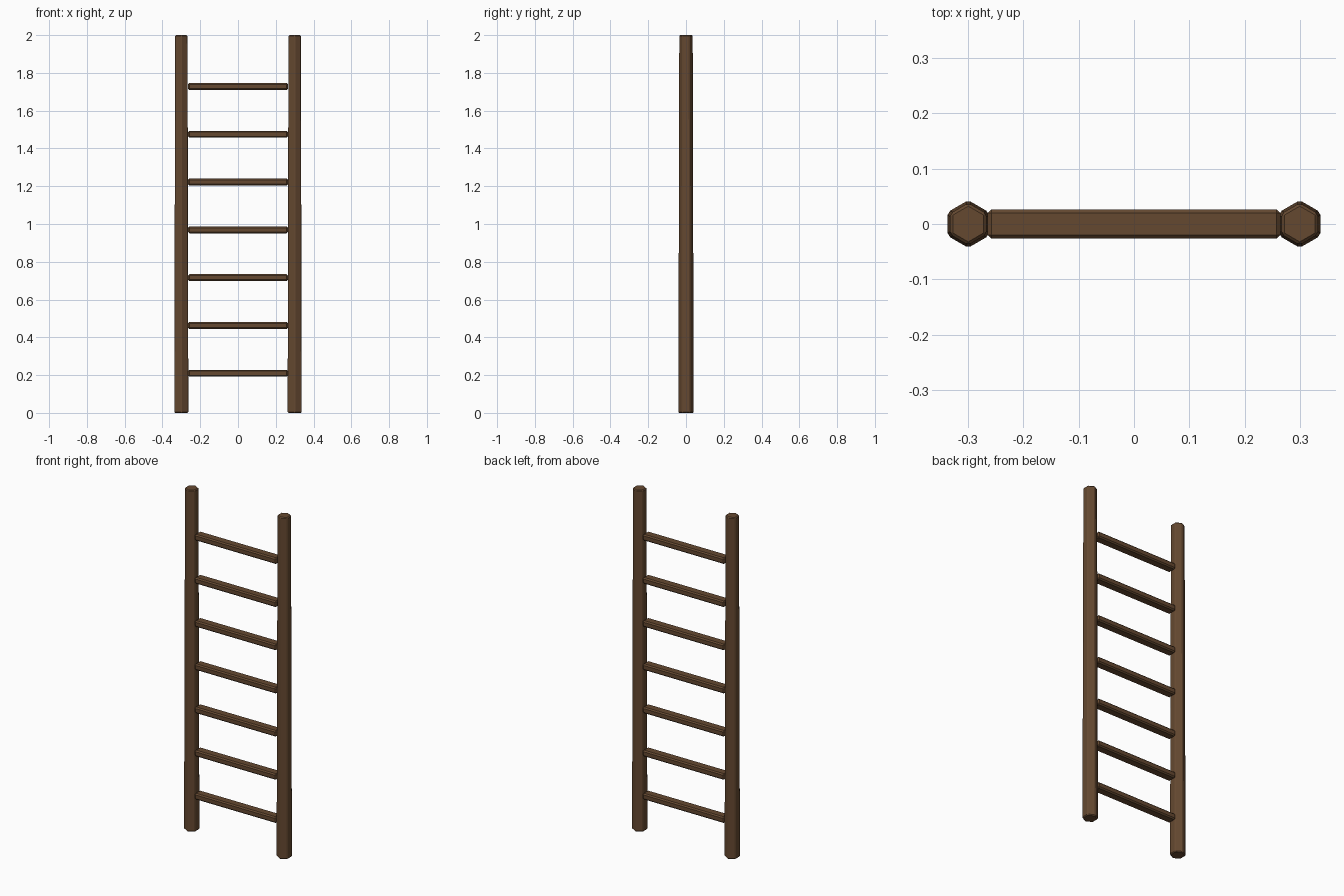
import bpy
from math import radians

if "Cube" in bpy.data.objects:
    bpy.data.objects.remove(bpy.data.objects["Cube"])

wood = bpy.data.materials.new("brown_wood")
wood.diffuse_color = (0.13, 0.066, 0.03, 1)
wood.use_nodes = True
wood.node_tree.nodes["Principled BSDF"].inputs["Base Color"].default_value = wood.diffuse_color


def finish(name, bevel):
    ob = bpy.context.object
    ob.name = name
    ob.data.materials.append(wood)
    mod = ob.modifiers.new("worn_edges", 'BEVEL')
    mod.width = bevel
    mod.segments = 1
    mod.limit_method = 'ANGLE'
    mod.angle_limit = radians(30)
    return ob


# Side rails: slightly tapered hexagonal poles, corners pointing to front and back
for side, x in (("left", -0.3), ("right", 0.3)):
    bpy.ops.mesh.primitive_cone_add(vertices=6, radius1=0.043, radius2=0.038,
                                    depth=2, location=(x, 0, 1))
    finish(side + "_rail", 0.005)

# Rungs: flattened bars with chamfered edges, ending inside the rail faces
for i in range(7):
    bpy.ops.mesh.primitive_cube_add(size=1, location=(0, 0, 0.21 + i * 0.253))
    bpy.context.object.scale = (0.53, 0.053, 0.036)
    bpy.ops.object.transform_apply(location=False, rotation=False, scale=True)
    finish(f"rung_{i + 1}", 0.007)
